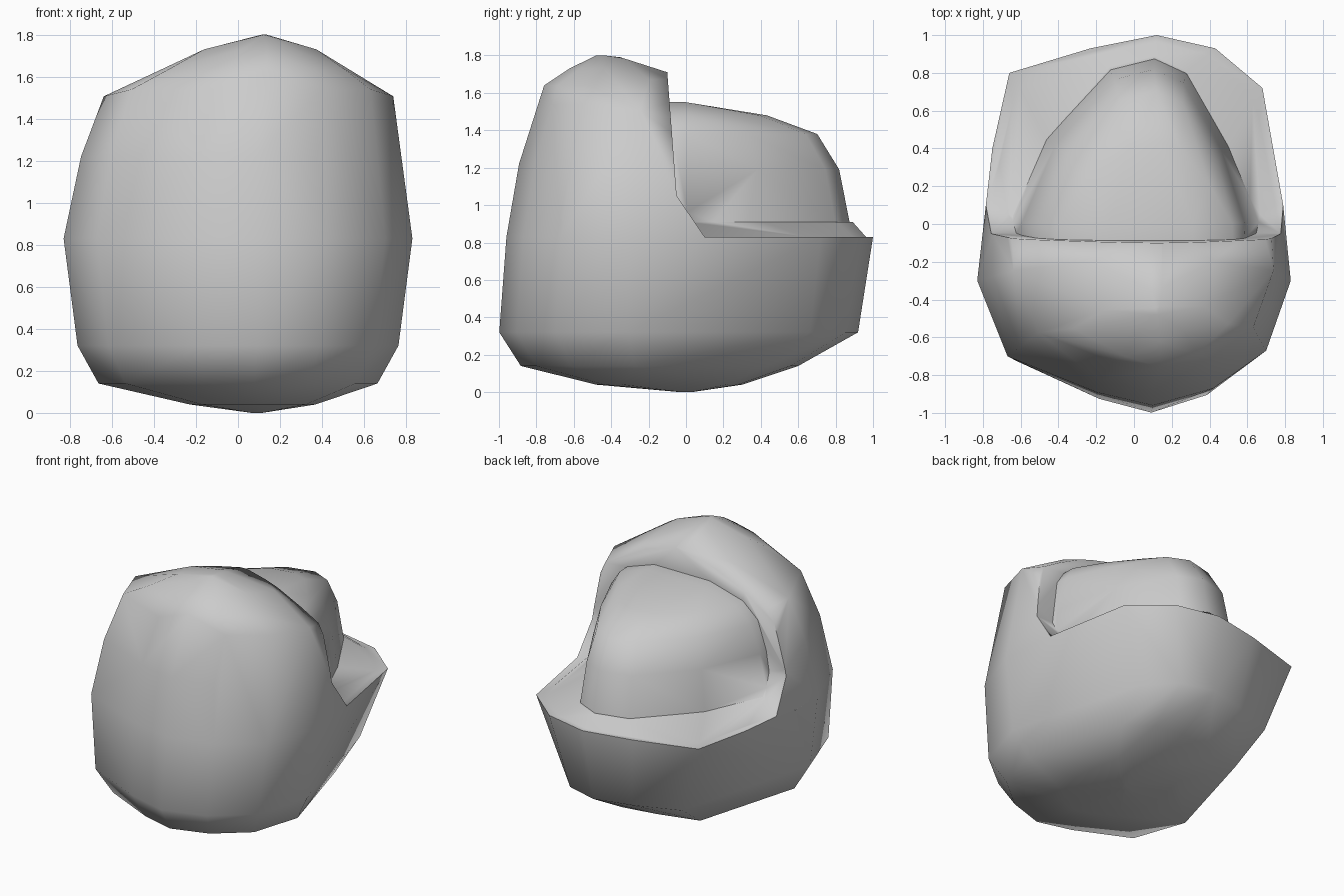
import bpy, bmesh

if "Cube" in bpy.data.objects:
    bpy.data.objects.remove(bpy.data.objects["Cube"])


def ring(plan, z, cx, sx, front, back, pinch=1.0, drop=0.0):
    """Plan outline scaled in x, with own y scale front and back.
    pinch narrows the back half; drop tilts the ring down towards the back."""
    pts = []
    for x, y in plan:
        w = sx * (pinch if y > 0 else 1)
        y *= front if y < 0 else back
        pts.append((cx + w * x, y, z - drop * max(0, y + 0.38)))
    return pts


def make_object(name, bm):
    bmesh.ops.recalc_face_normals(bm, faces=bm.faces[:])
    me = bpy.data.meshes.new(name)
    bm.to_mesh(me)
    bm.free()
    ob = bpy.data.objects.new(name, me)
    bpy.context.collection.objects.link(ob)
    return ob


def hull(name, rings):
    """Convex solid through a stack of rings."""
    bm = bmesh.new()
    for pts in rings:
        for p in pts:
            bm.verts.new(p)
    bmesh.ops.remove_doubles(bm, verts=bm.verts[:], dist=0.005)
    bmesh.ops.convex_hull(bm, input=bm.verts[:])
    loose = [v for v in bm.verts if not v.link_faces]
    bmesh.ops.delete(bm, geom=loose, context='VERTS')
    bmesh.ops.dissolve_limit(bm, angle_limit=0.03, verts=bm.verts[:], edges=bm.edges[:])
    return make_object(name, bm)


def combine(target, tool, mode):
    mod = target.modifiers.new(mode, 'BOOLEAN')
    mod.operation, mod.object, mod.solver = mode, tool, 'EXACT'
    bpy.context.view_layer.objects.active = target
    bpy.ops.object.modifier_apply(modifier=mod.name)
    bpy.data.objects.remove(tool)


# plan outlines of the boulder and of its hump
rim = [(0.1, -0.96), (0.42, -0.87), (0.7, -0.67), (0.83, -0.3), (0.79, 0.1),
       (0.68, 0.72), (0.43, 0.93), (0.12, 1.0), (-0.23, 0.93),
       (-0.66, 0.8), (-0.75, 0.4), (-0.83, -0.3), (-0.67, -0.7), (-0.2, -0.89)]
mound = [(0.64, -0.2), (0.63, 0.01), (0.47, 0.42), (0.26, 0.82), (0.1, 0.9),
         (-0.12, 0.84), (-0.44, 0.46), (-0.62, 0.01), (-0.62, -0.2)]

# rounded boulder body: z, x shift, x scale, front, back, pinch, drop
body = hull("boulder_body", [ring(rim, *r) for r in (
    (0, 0.09, 0.03, 0.03, 0.03), (0.04, 0.07, 0.36, 0.5, 0.3),
    (0.14, 0, 0.8, 0.92, 0.6, 0.85), (0.32, 0, 0.92, 1.04, 0.92, 0.8),
    (0.83, 0, 1, 1, 1), (1.22, 0, 0.9, 0.93, 0, 0.95),
    (1.54, 0.05, 0.83, 0.82, 0, 0.95, 0.25), (1.64, 0.08, 0.6, 0.79, 0, 0.9, 0.32),
    (1.73, 0.1, 0.39, 0.65, 0, 0.8, 0.32), (1.8, 0.12, 0.04, 0.5, 0, 1, 0.32))])

# step cut out of the upper back
profile = [(-0.1, 2.2), (-0.1, 1.71), (-0.05, 1.05), (0.1, 0.83), (1.3, 0.83), (1.3, 2.2)]
bm = bmesh.new()
face = bm.faces.new([bm.verts.new((-1.5, y, z)) for y, z in profile])
ext = bmesh.ops.extrude_face_region(bm, geom=[face])
bmesh.ops.translate(bm, vec=(3, 0, 0),
                    verts=[g for g in ext["geom"] if isinstance(g, bmesh.types.BMVert)])
cutter = make_object("step_cutter", bm)
cutter.hide_render = True
combine(body, cutter, 'DIFFERENCE')

# gently rising ledge inside the rim
ledge = hull("ledge", [ring(rim, 0.81, 0, 0.97, 0.3, 0.98),
                       ring(mound, 0.91, 0, 1.06, 1, 0.99)])
combine(body, ledge, 'UNION')

# tapering hump on the ledge
hump = hull("hump", [ring(mound, *r) for r in (
    (0.78, 0, 1.1, 1.1, 1), (1.19, 0.01, 0.97, 1, 0.91),
    (1.38, 0.03, 0.88, 1, 0.78), (1.48, 0.06, 0.73, 1, 0.48),
    (1.55, 0.09, 0.35, 1, 0))])
combine(body, hump, 'UNION')

# soft shading
bpy.ops.object.select_all(action='DESELECT')
body.select_set(True)
bpy.context.view_layer.objects.active = body
bpy.ops.object.shade_smooth_by_angle(angle=1.3)
